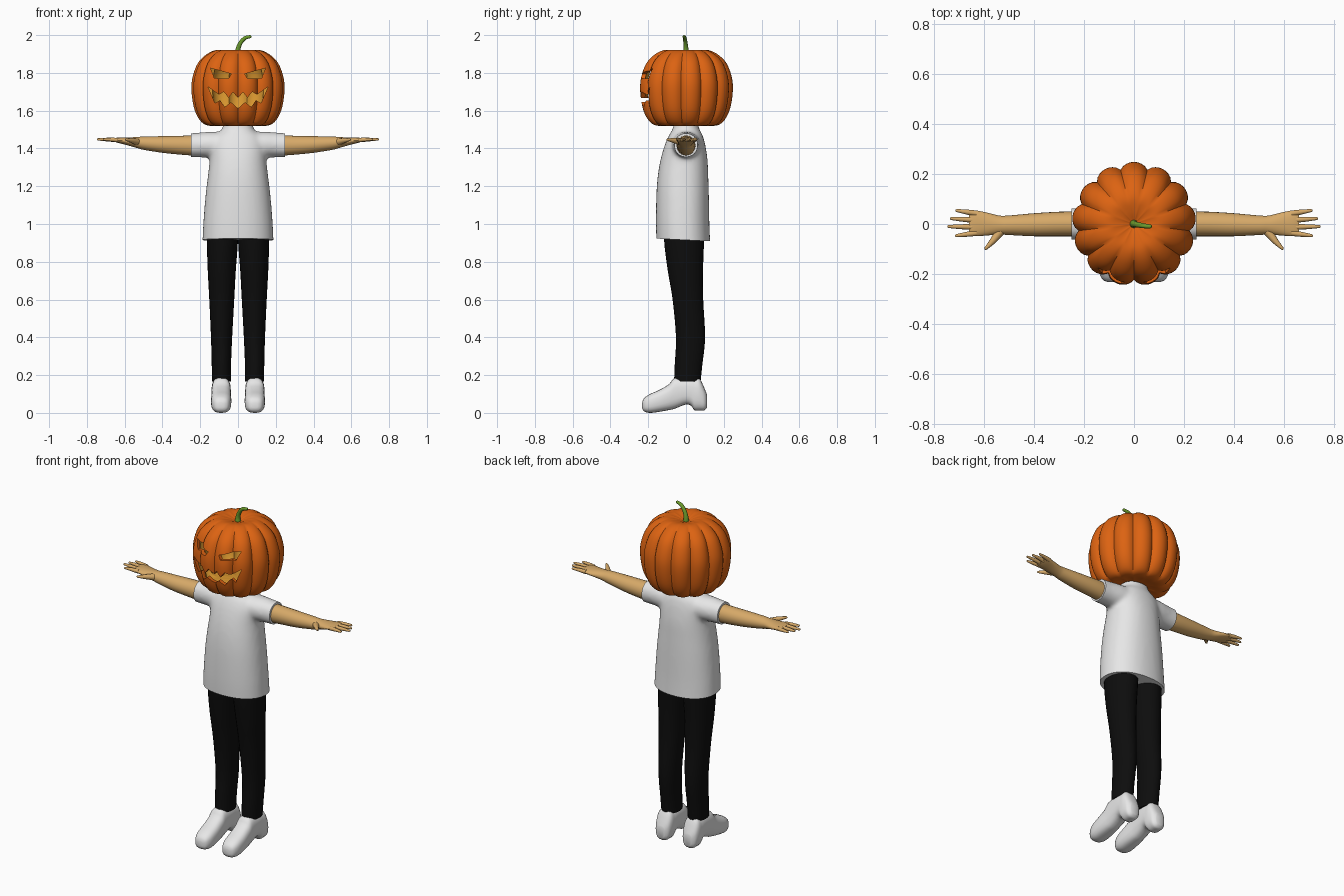
import bpy, bmesh, math
from mathutils import Vector

if "Cube" in bpy.data.objects:
    bpy.data.objects.remove(bpy.data.objects["Cube"])


def material(name, rgb):
    m = bpy.data.materials.new(name)
    m.diffuse_color = (*rgb, 1)
    m.use_nodes = True
    m.node_tree.nodes["Principled BSDF"].inputs["Base Color"].default_value = m.diffuse_color
    return m


ORANGE = material("pumpkin orange", (0.72, 0.125, 0.006))
GOLD = material("pumpkin inside", (0.72, 0.32, 0.03))
GREEN = material("stem green", (0.15, 0.33, 0.025))
WHITE = material("cloth white", (0.8, 0.8, 0.8))
BLACK = material("trouser black", (0.004, 0.004, 0.004))
SKIN = material("skin tan", (0.68, 0.40, 0.14))


def smooth(rows, k=4):
    """Catmull-Rom resampling of rows of numbers."""
    out, n = [], len(rows)
    for i in range(n - 1):
        a, b, c, d = (rows[min(max(j, 0), n - 1)] for j in (i - 1, i, i + 1, i + 2))
        for s in range(k):
            t = s / k
            out.append([0.5 * (2 * q + (r - p) * t + (2 * p - 5 * q + 4 * r - w) * t * t
                               + (3 * q - p - 3 * r + w) * t ** 3)
                        for p, q, r, w in zip(a, b, c, d)])
    return out + [list(rows[-1])]


def oval(c, u, v, n=24, p=1.0):
    """Superellipse ring around c with half axes u and v."""
    c, u, v, ring = Vector(c), Vector(u), Vector(v), []
    for i in range(n):
        co, si = math.cos(math.tau * i / n), math.sin(math.tau * i / n)
        ring.append(c + u * math.copysign(abs(co) ** p, co) + v * math.copysign(abs(si) ** p, si))
    return ring


def loft(bm, rings):
    """Skin rings with quads and close both ends."""
    vs = [[bm.verts.new(p) for p in r] for r in rings]
    n = len(vs[0])
    for a, b in zip(vs, vs[1:]):
        for i in range(n):
            bm.faces.new((a[i], a[(i + 1) % n], b[(i + 1) % n], b[i]))
    bm.faces.new(vs[0])
    bm.faces.new(vs[-1])
    bmesh.ops.recalc_face_normals(bm, faces=bm.faces)


def tube(bm, rows, n=12):
    """Round tube through rows of x, y, z, radius, with a rounded tip."""
    rows = smooth(rows)
    pts = [Vector(r[:3]) for r in rows]
    rings = []
    for i, p in enumerate(pts):
        d = (pts[min(i + 1, len(pts) - 1)] - pts[max(i - 1, 0)]).normalized()
        u = d.cross(Vector((0.1, 1, 0.2))).normalized()
        rings.append(oval(p, u * rows[i][3], d.cross(u) * rows[i][3], n))
    r = rows[-1][3]
    rings.append([pts[-1] + (q - pts[-1]) * 0.5 + d * r * 0.6 for q in rings[-1]])
    loft(bm, rings)


def activate(o):
    bpy.ops.object.select_all(action='DESELECT')
    o.select_set(True)
    bpy.context.view_layer.objects.active = o


def finish(name, bm, *mats, shade=True):
    me = bpy.data.meshes.new(name)
    bm.to_mesh(me)
    bm.free()
    for m in mats:
        me.materials.append(m)
    o = bpy.data.objects.new(name, me)
    bpy.context.collection.objects.link(o)
    if shade:
        activate(o)
        bpy.ops.object.shade_smooth_by_angle(angle=math.radians(40))
    return o


# Pumpkin: thirteen lobes, hollow, golden inside
profile = [(.01, 1.535), (.08, 1.53), (.15, 1.52), (.195, 1.54), (.23, 1.60), (.247, 1.69),
           (.244, 1.77), (.215, 1.85), (.165, 1.90), (.11, 1.922), (.055, 1.915), (.012, 1.90)]


def lobed(r, z, n=104):
    ring = []
    for i in range(n):
        a = math.tau * i / n
        k = r * (0.9 + 0.1 * abs(math.sin(6.5 * a)) ** 0.7)
        ring.append((k * math.sin(a), -k * math.cos(a), z))
    return ring


bm = bmesh.new()
loft(bm, [lobed(r, z) for r, z in smooth(profile, 4)])
inner = bmesh.ops.duplicate(bm, geom=bm.verts[:] + bm.edges[:] + bm.faces[:])["geom"]
faces = [g for g in inner if isinstance(g, bmesh.types.BMFace)]
for v in (g for g in inner if isinstance(g, bmesh.types.BMVert)):
    v.co = Vector((0, 0, 1.72)) + (v.co - Vector((0, 0, 1.72))) * 0.91
for f in faces:
    f.material_index = 1
bmesh.ops.reverse_faces(bm, faces=faces)
pumpkin = finish("pumpkin_head", bm, ORANGE, GOLD, shade=False)

# Carved eyes and toothed mouth
eye = [(.145, 1.825), (.035, 1.795), (.05, 1.77), (.125, 1.772)]
half = [(0, 1.612), (.037, 1.645), (.07, 1.62), (.095, 1.655), (.122, 1.64), (.158, 1.725),
        (.10, 1.685), (.075, 1.70), (.05, 1.668), (.027, 1.698), (0, 1.668)]
mouth = half + [(-x, z) for x, z in half[-2:0:-1]]
bm = bmesh.new()
for shape in (eye, [(-x, z) for x, z in eye], mouth):
    loft(bm, [[(x, y, z) for x, z in shape] for y in (-.4, -.06)])
cutter = finish("face_cutter", bm, ORANGE, shade=False)
cutter.hide_render = True
mod = pumpkin.modifiers.new("carve", 'BOOLEAN')
mod.operation, mod.solver, mod.object = 'DIFFERENCE', 'EXACT', cutter
activate(pumpkin)
bpy.ops.object.modifier_apply(modifier=mod.name)
bpy.ops.object.shade_smooth_by_angle(angle=math.radians(50))
bpy.data.objects.remove(cutter)

# Stem
bm = bmesh.new()
tube(bm, [(0, 0, 1.89, .018), (0, 0, 1.925, .013), (.014, -.003, 1.96, .011),
          (.038, -.007, 1.985, .010), (.066, -.010, 1.992, .008)])
finish("stem", bm, GREEN)

# Neck
bm = bmesh.new()
tube(bm, [(0, 0, 1.46, .058), (0, 0, 1.50, .056), (0, 0, 1.505, .054)], 24)
finish("neck", bm, SKIN)

# Shirt: torso and sleeves fused, then trimmed to clean hems
torso = [(.86, .19, -.155, .13), (1.0, .184, -.159, .124), (1.15, .172, -.157, .121),
         (1.25, .16, -.15, .118), (1.34, .15, -.135, .114), (1.42, .148, -.112, .102),
         (1.47, .125, -.09, .088), (1.50, .085, -.072, .072), (1.56, .074, -.058, .055)]
sleeve = [(.06, 1.42, .068, .08), (.14, 1.42, .069, .075), (.20, 1.419, .066, .066),
          (.29, 1.416, .063, .062)]
bm = bmesh.new()
loft(bm, [oval((0, (a + b) / 2, z), (w, 0, 0), (0, (b - a) / 2, 0), 40, 0.9)
          for z, w, a, b in smooth(torso)])
for s in (-1, 1):
    loft(bm, [oval((s * x, 0, z), (0, hy, 0), (0, 0, hz)) for x, z, hz, hy in smooth(sleeve)])
shirt = finish("shirt", bm, WHITE, shade=False)
rm = shirt.modifiers.new("fuse", 'REMESH')
rm.mode, rm.voxel_size = 'VOXEL', 0.011
sm = shirt.modifiers.new("soften", 'SMOOTH')
sm.factor, sm.iterations = 0.5, 10
activate(shirt)
for m in ("fuse", "soften"):
    bpy.ops.object.modifier_apply(modifier=m)
bm = bmesh.new()
bm.from_mesh(shirt.data)
for co, no in (((0, 0, .915), (0, -.05, -1)), ((0, 0, 1.525), (0, 0, 1)),
               ((.25, 0, 1.4), (1, 0, 0)), ((-.25, 0, 1.4), (-1, 0, 0))):
    cut = bmesh.ops.bisect_plane(bm, geom=bm.verts[:] + bm.edges[:] + bm.faces[:],
                                 plane_co=co, plane_no=no, clear_outer=True)["geom_cut"]
    bmesh.ops.edgeloop_fill(bm, edges=[e for e in cut if isinstance(e, bmesh.types.BMEdge)])
bmesh.ops.recalc_face_normals(bm, faces=bm.faces)
bm.to_mesh(shirt.data)
bm.free()
bpy.ops.object.shade_smooth_by_angle(angle=math.radians(40))

# Limb sections: arm (x, y, z, hy, hz), leg (z, x, y, hx, hy), shoe (y, low, high, half width)
arm = [(.22, 0, 1.415, .05, .054), (.30, 0, 1.417, .049, .05), (.40, -.003, 1.421, .046, .044),
       (.50, -.005, 1.428, .039, .035), (.54, -.004, 1.432, .038, .028),
       (.59, 0, 1.438, .046, .020), (.64, .003, 1.444, .052, .013), (.66, .003, 1.446, .046, .007)]
fingers = [(.63, .042, .71, .054), (.64, .016, .732, .022), (.64, -.012, .743, -.010),
           (.63, -.036, .712, -.047)]
leg = [(.165, .087, .007, .05, .07), (.25, .088, .013, .051, .073), (.40, .087, .024, .056, .077),
       (.60, .086, .010, .066, .081), (.75, .086, -.003, .074, .093), (.90, .083, -.010, .082, .105),
       (1.0, .083, -.010, .083, .105)]
shoe = [(-.232, .025, .055, .016), (-.222, .008, .078, .037), (-.19, .0, .10, .051),
        (-.14, .006, .122, .054), (-.09, .015, .152, .052), (-.06, .022, .185, .051),
        (0, .045, .187, .051), (.028, .036, .187, .051), (.045, .014, .187, .051),
        (.072, .012, .182, .050), (.098, .014, .13, .042), (.112, .03, .095, .024)]

for side, s in (("left", 1), ("right", -1)):
    # Arm with palm, four fingers and thumb
    bm = bmesh.new()
    loft(bm, [oval((s * x, y, z), (0, hy, 0), (0, 0, hz)) for x, y, z, hy, hz in smooth(arm)])
    for x0, y0, x1, y1 in fingers:
        tube(bm, [(s * x0, y0, 1.444, .012), (s * (x0 + x1) / 2, (y0 + y1) / 2, 1.447, .010),
                  (s * x1, y1, 1.448, .006)])
    tube(bm, [(s * .53, -.022, 1.433, .020), (s * .563, -.066, 1.442, .013),
              (s * .594, -.099, 1.447, .006)])
    finish(side + "_arm", bm, SKIN)
    # Trouser leg
    bm = bmesh.new()
    loft(bm, [oval((s * x, y, z), (hx, 0, 0), (0, hy, 0)) for z, x, y, hx, hy in smooth(leg)])
    finish(side + "_trouser_leg", bm, BLACK)
    # Shoe
    bm = bmesh.new()
    loft(bm, [oval((s * .089, y, (a + b) / 2), (w, 0, 0), (0, 0, (b - a) / 2), 24, 0.75)
              for y, a, b, w in smooth(shoe, 3)])
    finish(side + "_shoe", bm, WHITE)
